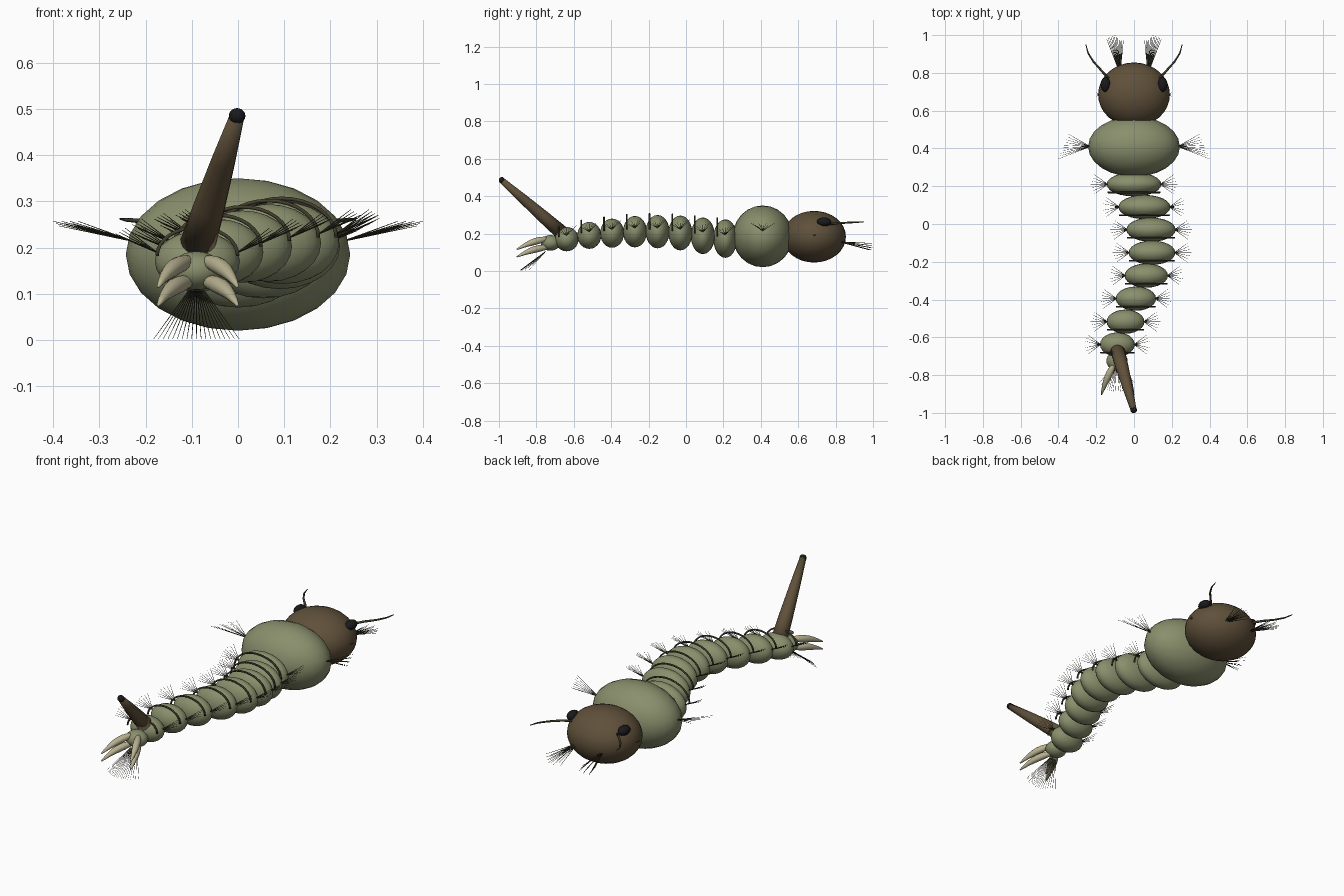
import bpy, bmesh, math
from mathutils import Vector, Matrix

if "Cube" in bpy.data.objects:
    bpy.data.objects.remove(bpy.data.objects["Cube"])


def material(name, rgb):
    m = bpy.data.materials.new(name)
    m.diffuse_color = (*rgb, 1)
    m.use_nodes = True
    m.node_tree.nodes["Principled BSDF"].inputs["Base Color"].default_value = m.diffuse_color
    return m


GREEN = material("olive green", (0.25, 0.275, 0.15))
BROWN = material("dark brown", (0.115, 0.08, 0.042))
BLACK = material("eye black", (0.01, 0.01, 0.012))
CREAM = material("pale cream", (0.48, 0.44, 0.28))
BRISTLE = material("bristle brown", (0.055, 0.05, 0.027))


def finish(name, bm, mat):
    bmesh.ops.recalc_face_normals(bm, faces=bm.faces)
    for f in bm.faces:
        f.smooth = True
    me = bpy.data.meshes.new(name)
    bm.to_mesh(me)
    bm.free()
    me.materials.append(mat)
    ob = bpy.data.objects.new(name, me)
    bpy.context.collection.objects.link(ob)
    return ob


def ellipsoid(name, center, radii, mat, seg=24, rings=12):
    bm = bmesh.new()
    bmesh.ops.create_uvsphere(bm, u_segments=seg, v_segments=rings, radius=1,
                              matrix=Matrix.Translation(center) @ Matrix.Diagonal((*radii, 1)))
    return finish(name, bm, mat)


def tube(bm, points, radii, sides):
    """Closed tube through points, one radius for each point."""
    pts = [Vector(p) for p in points]
    loops = []
    for i, p in enumerate(pts):
        d = pts[min(i + 1, len(pts) - 1)] - pts[max(i - 1, 0)]
        q = d.to_track_quat('Z', 'Y')
        loops.append([bm.verts.new(p + q @ Vector((math.cos(a), math.sin(a), 0)) * radii[i])
                      for a in (math.tau * k / sides for k in range(sides))])
    for a, b in zip(loops, loops[1:]):
        for k in range(sides):
            n = (k + 1) % sides
            bm.faces.new((a[k], a[n], b[n], b[k]))
    bm.faces.new(loops[0][::-1])
    bm.faces.new(loops[-1])


def hairs(bm, base, tips, r=0.0016):
    for tip in tips:
        tube(bm, (base, tip), (r, r * 0.35), 4)


# Head and thorax
ellipsoid("head", (0, 0.685, 0.183), (0.19, 0.17, 0.138), BROWN, 32, 16)
ellipsoid("thorax", (0, 0.41, 0.185), (0.243, 0.16, 0.165), GREEN)

# Abdomen segments: x, y, z, half width, half height
SEGMENTS = [
    (0.0, 0.21, 0.173, 0.145, 0.103),
    (0.055, 0.09, 0.188, 0.138, 0.098),
    (0.09, -0.03, 0.203, 0.131, 0.093),
    (0.095, -0.152, 0.210, 0.124, 0.089),
    (0.065, -0.273, 0.210, 0.115, 0.084),
    (0.01, -0.395, 0.202, 0.107, 0.078),
    (-0.045, -0.517, 0.190, 0.100, 0.072),
    (-0.088, -0.638, 0.170, 0.092, 0.065),
]
bands, side_hair = bmesh.new(), bmesh.new()
for i, (x, y, z, w, h) in enumerate(SEGMENTS):
    ellipsoid(f"abdomen_segment_{i + 1}", (x, y, z), (w, 0.064, h), GREEN)
    # raised band over the rear edge of the segment
    arc = [(x + 0.95 * w * math.cos(math.pi * k / 16), y - 0.043,
            z + 0.012 + 0.95 * h * math.sin(math.pi * k / 16)) for k in range(17)]
    tube(bands, arc, [0.0045] * 17, 6)
    # bristle tuft on each side
    for s in (-1, 1):
        base = (x + s * w * 0.96, y, z + 0.02)
        hairs(side_hair, base,
              [(x + s * (w + 0.085 - 0.007 * abs(k)), y + 0.017 * k, z + 0.06 + 0.004 * k)
               for k in range(-3, 4)])
finish("abdomen_bands", bands, BRISTLE)

# Thorax and cheek tufts
for s in (-1, 1):
    hairs(side_hair, (s * 0.232, 0.41, 0.215),
          [(s * (0.40 - 0.006 * k), 0.345 + 0.0145 * k, 0.257 - 0.005 * (k % 3))
           for k in range(10)])
    hairs(side_hair, (s * 0.182, 0.685, 0.185),
          [(s * 0.2, 0.685 + 0.01 * k, 0.195) for k in (-1, 0, 1)])
finish("side_bristles", side_hair, BRISTLE)

# Tail lobe
ellipsoid("tail_lobe", (-0.09, -0.725, 0.150), (0.056, 0.052, 0.042), GREEN)

# Breathing tube with its dark tip
bm = bmesh.new()
base, tip = Vector((-0.088, -0.665, 0.205)), Vector((-0.002, -0.985, 0.485))
tube(bm, [base.lerp(tip, t) for t in (0, 0.3, 0.65, 1)], (0.039, 0.034, 0.026, 0.016), 20)
finish("breathing_tube", bm, BROWN)
ellipsoid("breathing_tube_tip", tip, (0.018, 0.016, 0.017), BLACK, 16, 10)

# Four tapered tail gills
for s, side in ((-1, "left"), (1, "right")):
    for level, z0, z1 in (("upper", 0.172, 0.115), ("lower", 0.128, 0.075)):
        bm = bmesh.new()
        a = Vector((-0.087 + s * 0.014, -0.735, z0))
        b = Vector((-0.087 + s * 0.086, -0.905, z1))
        pts = []
        for k in range(8):
            t = k / 7
            p = a.lerp(b, t)
            p += Vector((s * 0.006, 0, 0.010)) * math.sin(math.pi * t)
            pts.append(p)
        tube(bm, pts, (0.011, 0.015, 0.018, 0.018, 0.016, 0.012, 0.008, 0.003), 12)
        finish(f"tail_gill_{level}_{side}", bm, CREAM)

# Fan of hairs under the tail
bm = bmesh.new()
for k in range(-9, 10):
    hairs(bm, (-0.09 + 0.002 * k, -0.75, 0.105),
          [(-0.09 + 0.0103 * k, -0.89 + 0.0006 * k * k, 0.002)])
finish("tail_fan", bm, BRISTLE)

# Eyes, antennae and mouth brushes
antennae, brushes = bmesh.new(), bmesh.new()
for s, side in ((-1, "left"), (1, "right")):
    ellipsoid(f"eye_{side}", (s * 0.151, 0.738, 0.262), (0.026, 0.039, 0.024), BLACK, 20, 12)
    tube(antennae, [(s * 0.135, 0.77, 0.25), (s * 0.175, 0.815, 0.256), (s * 0.215, 0.86, 0.258),
                    (s * 0.243, 0.905, 0.26), (s * 0.255, 0.95, 0.262)],
         (0.0065, 0.006, 0.005, 0.004, 0.002), 8)
    for k in range(12):
        u = k / 11
        x = 0.055 + 0.09 * u
        hairs(brushes, (s * (0.072 + 0.012 * u), 0.825, 0.155),
              [(s * x, 1.0 - 0.04 * abs(u - 0.5), 0.112 + 0.012 * (k % 4))], 0.0025)
finish("antennae", antennae, BRISTLE)
finish("mouth_brushes", brushes, BRISTLE)
